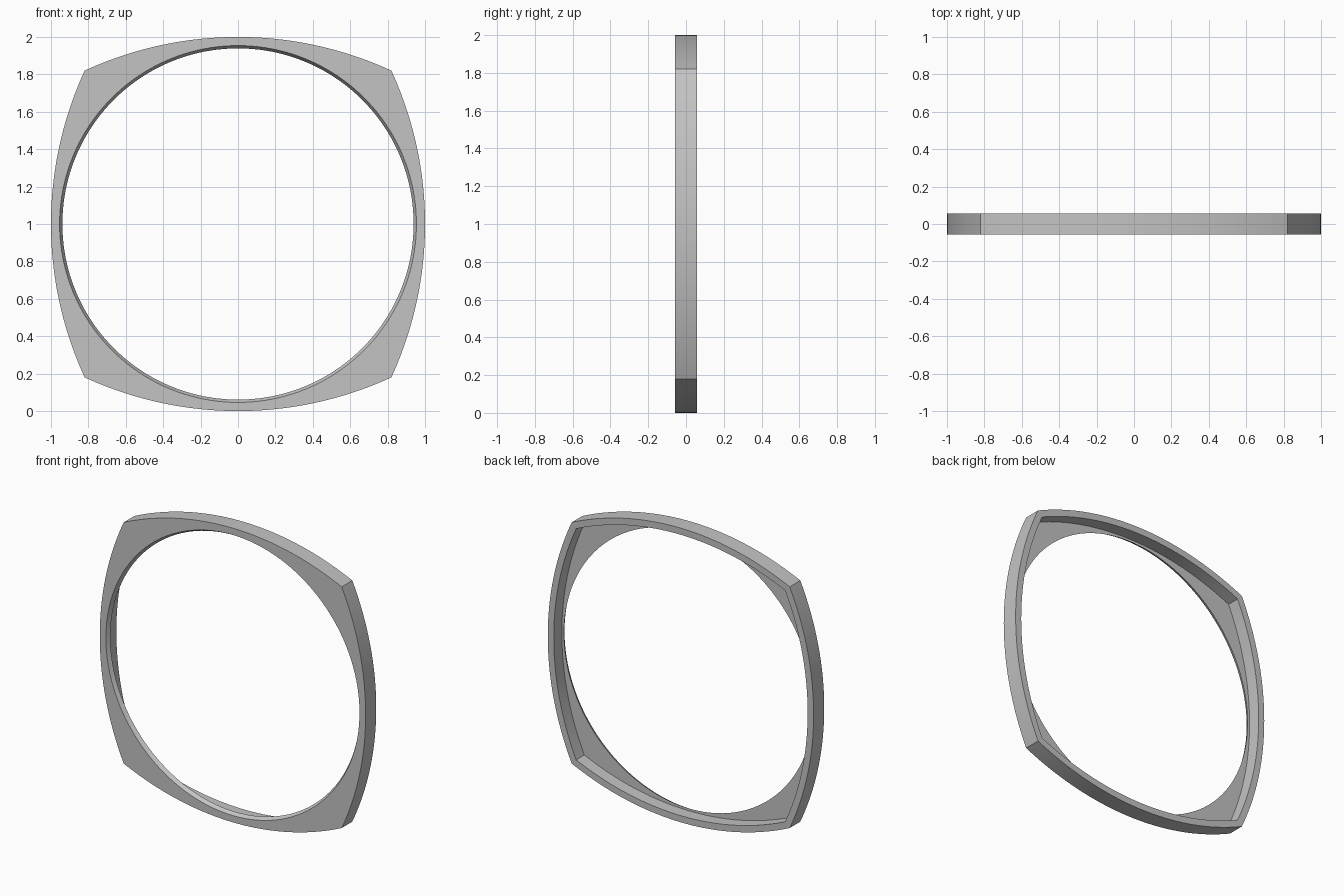
import bpy
import bmesh
from math import sin, cos, pi, radians, sqrt

cube = bpy.data.objects.get("Cube")
if cube:
    bpy.data.objects.remove(cube, do_unlink=True)

SEGMENTS = 160          # multiple of 8, so corners fall on points
ARC_RADIUS = 1.958      # radius of each bowed side
ARC_CENTRE = 1 - ARC_RADIUS
HALF_DEPTH = 0.057
FLOOR = -0.03           # back of the thin front plate
RIM = 0.045


def bowed_square(inset):
    """Radius by angle of a square with four bowed sides."""
    arc = ARC_RADIUS - inset

    def radius(angle):
        a = (angle + pi / 4) % (pi / 2) - pi / 4
        c = ARC_CENTRE * cos(a)
        return c + sqrt(c * c - ARC_CENTRE ** 2 + arc ** 2)
    return radius


def circle(r):
    return lambda angle: r


# Cross-section loops, from the outer front edge round to the hole
section = [
    (bowed_square(0), -HALF_DEPTH),
    (bowed_square(0), HALF_DEPTH),
    (bowed_square(RIM), HALF_DEPTH),
    (bowed_square(RIM), FLOOR),
    (circle(0.939), FLOOR),
    (circle(0.954), -HALF_DEPTH),
]

bm = bmesh.new()
loops = []
for radius, y in section:
    angles = [2 * pi * i / SEGMENTS for i in range(SEGMENTS)]
    loops.append([bm.verts.new((radius(a) * cos(a), y, 1 + radius(a) * sin(a)))
                  for a in angles])

# Skin neighbouring loops, closing the section on itself
for k, loop in enumerate(loops):
    following = loops[(k + 1) % len(loops)]
    for i in range(SEGMENTS):
        j = (i + 1) % SEGMENTS
        bm.faces.new((loop[i], loop[j], following[j], following[i]))
bmesh.ops.recalc_face_normals(bm, faces=bm.faces)

mesh = bpy.data.meshes.new("bezel_frame")
bm.to_mesh(mesh)
bm.free()
frame = bpy.data.objects.new("bezel_frame", mesh)
bpy.context.collection.objects.link(frame)

# Plain grey finish
grey = bpy.data.materials.new("plain grey")
grey.use_nodes = True
colour = (0.55, 0.55, 0.55, 1)
grey.diffuse_color = colour
grey.node_tree.nodes["Principled BSDF"].inputs["Base Color"].default_value = colour
mesh.materials.append(grey)

bpy.ops.object.select_all(action="DESELECT")
frame.select_set(True)
bpy.context.view_layer.objects.active = frame
bpy.ops.object.shade_smooth_by_angle(angle=radians(25))
